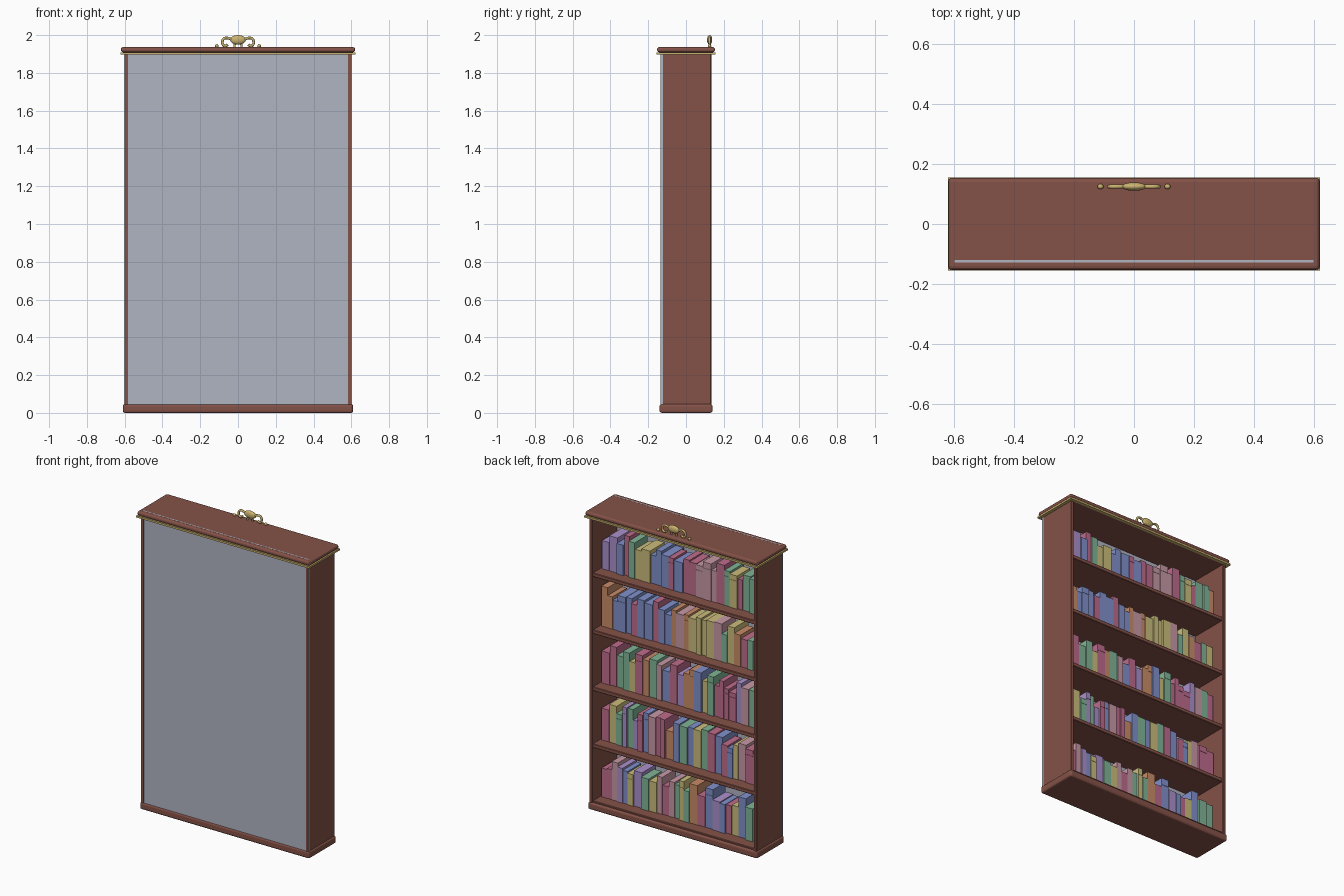
import bpy, bmesh, math, random
from mathutils import Vector

if "Cube" in bpy.data.objects:
    bpy.data.objects.remove(bpy.data.objects["Cube"])

random.seed(4)


def mat(name, r, g, b):
    m = bpy.data.materials.new(name)
    m.diffuse_color = (r, g, b, 1)
    m.use_nodes = True
    m.node_tree.nodes["Principled BSDF"].inputs["Base Color"].default_value = m.diffuse_color
    return m


wood = mat("red_wood", 0.235, 0.085, 0.064)
grey = mat("grey_panel", 0.435, 0.46, 0.54)
brass = mat("brass", 0.60, 0.45, 0.16)
book_mats = {
    "M": mat("rose_cloth", 0.51, 0.15, 0.26),
    "G": mat("green_cloth", 0.22, 0.46, 0.31),
    "B": mat("blue_cloth", 0.22, 0.28, 0.60),
    "Y": mat("olive_cloth", 0.60, 0.51, 0.20),
    "P": mat("purple_cloth", 0.41, 0.28, 0.60),
    "O": mat("orange_cloth", 0.58, 0.26, 0.14),
    "K": mat("mauve_cloth", 0.57, 0.32, 0.38),
}


def add_box(bm, lo, hi):
    vs = bmesh.ops.create_cube(bm, size=1)["verts"]
    for v in vs:
        v.co = Vector([(l + h) / 2 + c * (h - l) for l, h, c in zip(lo, hi, v.co)])


def finish(name, bm, material, bevel=0, segs=1, smooth=False):
    me = bpy.data.meshes.new(name)
    bm.to_mesh(me)
    bm.free()
    ob = bpy.data.objects.new(name, me)
    bpy.context.collection.objects.link(ob)
    me.materials.append(material)
    if bevel:
        b = ob.modifiers.new("bevel", "BEVEL")
        b.width, b.segments = bevel, segs
    if smooth:
        bpy.ops.object.select_all(action="DESELECT")
        bpy.context.view_layer.objects.active = ob
        ob.select_set(True)
        bpy.ops.object.shade_smooth_by_angle(angle=math.radians(40))
    return ob


def box(name, lo, hi, material, bevel=0, segs=1):
    bm = bmesh.new()
    add_box(bm, lo, hi)
    return finish(name, bm, material, bevel, segs)


# Carcass: base, sides, rear panel, shelves
box("base", (-0.61, -0.14, 0), (0.61, 0.14, 0.047), wood, 0.012, 3)
for s, n in ((-1, "left"), (1, "right")):
    xs = sorted((s * 0.58, s * 0.601))
    box(n + "_side", (xs[0], -0.1355, 0.03), (xs[1], 0.134, 1.905), wood, 0.003)
box("panel", (-0.604, -0.1345, 0.03), (0.604, -0.122, 1.903), grey)
box("panel_top_edge", (-0.60, -0.1285, 1.90), (0.60, -0.121, 1.9375), grey)
shelf_z = [0.045 + 0.37 * i for i in range(5)]
for i, z in enumerate(shelf_z):
    box(f"shelf_{i}", (-0.582, -0.13, z - 0.0125), (0.582, 0.128, z + 0.0125), wood, 0.003)

# Crown with brass trim
box("crown_core", (-0.60, -0.135, 1.897), (0.60, 0.135, 1.915), wood)
bm = bmesh.new()
for s in (-1, 1):
    add_box(bm, (-0.622, min(s * 0.13, s * 0.156), 1.897), (0.622, max(s * 0.13, s * 0.156), 1.909))
    add_box(bm, (min(s * 0.60, s * 0.622), -0.13, 1.897), (max(s * 0.60, s * 0.622), 0.13, 1.909))
finish("crown_trim", bm, brass)
box("crown", (-0.62, -0.153, 1.909), (0.62, 0.153, 1.937), wood, 0.012, 3)

# Books: one colour letter per book, from +x to -x, top row last
rows = ["MMKPBYPGYKMKGYGOMBPBMYBGG",
        "MYGPGPMBKMMOBGBYGMBMBYKMM",
        "MMGGYMOGKBMPOOBYGMMMMPKGM",
        "OOBBBMBBMBBOKOYYYYKGYOMGY",
        "PPBMGYYBBBMBMMKKKMGYMGGO"]
shelf_books = {k: bmesh.new() for k in book_mats}
for row, z in zip(rows, shelf_z):
    w = [random.uniform(0.7, 1.3) for _ in row]
    k = 1.145 / sum(w)
    x = 0.57
    z0 = z + 0.0125
    for c, t in zip(row, w):
        t *= k
        h = random.uniform(0.18, 0.26)
        y1 = random.uniform(0.044, 0.058)
        d = random.uniform(0.13, 0.155)
        bm = shelf_books[c]
        add_box(bm, (x - t + 0.001, y1 - d, z0), (x, y1, z0 + h))
        if random.random() < 0.15:  # raised spine band
            zb = z0 + h * 0.82
            add_box(bm, (x - t + 0.001, y1 - 0.002, zb), (x, y1 + 0.002, zb + 0.005))
        x -= t
for c, bm in shelf_books.items():
    finish("books_" + book_mats[c].name.split("_")[0], bm, book_mats[c])


# Brass crest: central boss, scrolls, end beads
def ball(name, c, r):
    bm = bmesh.new()
    bmesh.ops.create_uvsphere(bm, u_segments=16, v_segments=10, radius=1)
    for v in bm.verts:
        v.co = Vector([a + b * q for a, b, q in zip(c, r, v.co)])
    finish(name, bm, brass, smooth=True)


def tube(name, pts, r):
    cu = bpy.data.curves.new(name, "CURVE")
    cu.dimensions = "3D"
    cu.bevel_depth, cu.bevel_resolution, cu.use_fill_caps = r, 2, True
    sp = cu.splines.new("NURBS")
    sp.points.add(len(pts) - 1)
    for p, (px, pz) in zip(sp.points, pts):
        p.co = (px, 0.125, pz, 1)
    sp.use_endpoint_u = True
    sp.order_u, sp.resolution_u = 3, 5
    ob = bpy.data.objects.new(name, cu)
    bpy.context.collection.objects.link(ob)
    cu.materials.append(brass)


ball("crest_boss", (0, 0.125, 1.975), (0.042, 0.014, 0.025))
for s, n in ((-1, "left"), (1, "right")):
    tube(n + "_scroll", [(s * a, b) for a, b in
         ((0.025, 1.97), (0.045, 1.985), (0.078, 1.985), (0.086, 1.955), (0.068, 1.937), (0.054, 1.95))], 0.007)
    tube(n + "_leg", [(s * 0.012, 1.962), (s * 0.02, 1.95), (s * 0.018, 1.936)], 0.006)
    ball(n + "_bead", (s * 0.112, 0.125, 1.943), (0.010, 0.009, 0.009))
